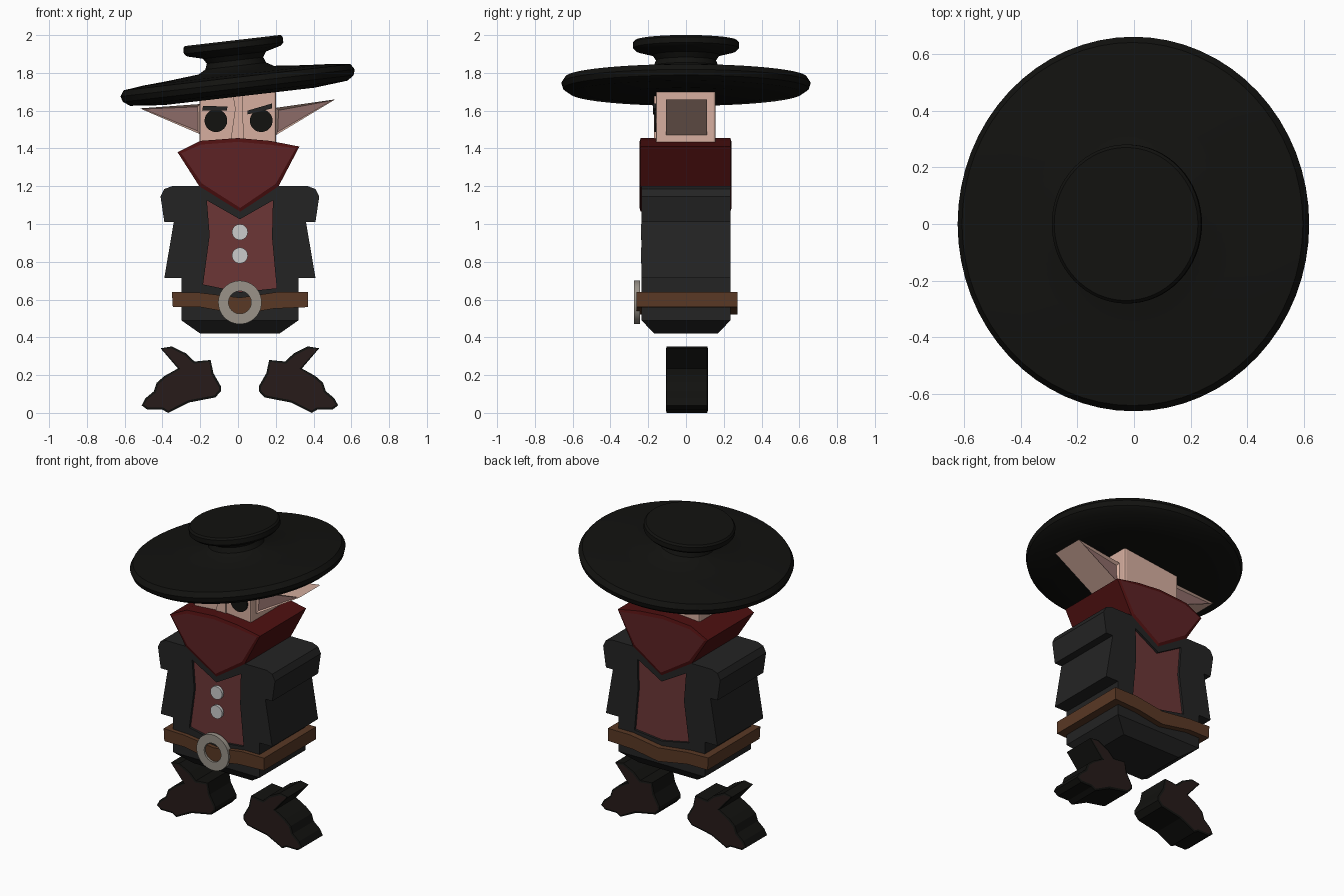
import bpy, bmesh, math

if "Cube" in bpy.data.objects:
    bpy.data.objects.remove(bpy.data.objects["Cube"])

def material(name, *rgb):
    m = bpy.data.materials.new(name)
    m.diffuse_color = (*rgb, 1)
    m.use_nodes = True
    m.node_tree.nodes["Principled BSDF"].inputs["Base Color"].default_value = m.diffuse_color
    return m

BLACK = material("black_felt", .006, .006, .005)
DARK = material("dark_cloth", .017, .017, .017)
SKIN = material("skin", .68, .43, .35)
INNER = material("inner_ear", .27, .15, .14)
SCARF = material("scarf_edge", .075, .005, .005)
SCARF_FACE = material("scarf_face", .11, .016, .018)
SHIRT = material("shirt_red", .15, .037, .037)
BROWN = material("belt_leather", .10, .040, .018)
METAL = material("buckle_metal", .32, .29, .25)
WHITE = material("button_white", .75, .74, .72)
BOOT = material("boot_leather", .020, .011, .010)
CX = 0.01   # symmetry line of the body

def finish(name, bm, mats):
    me = bpy.data.meshes.new(name)
    bm.to_mesh(me)
    bm.free()
    for m in mats:
        me.materials.append(m)
    ob = bpy.data.objects.new(name, me)
    bpy.context.collection.objects.link(ob)
    return ob

def prism(name, pts, y0, y1, mat, face_mat=None, inset=0, depth=0):
    """Extrude an xz outline along y, with optional inset panels front and back."""
    bm = bmesh.new()
    a = [bm.verts.new((x, y0, z)) for x, z in pts]
    b = [bm.verts.new((x, y1, z)) for x, z in pts]
    caps = [bm.faces.new(a), bm.faces.new(b)]
    n = len(pts)
    for i in range(n):
        j = (i + 1) % n
        bm.faces.new((a[i], a[j], b[j], b[i]))
    bmesh.ops.recalc_face_normals(bm, faces=bm.faces)
    if inset:
        bmesh.ops.inset_individual(bm, faces=caps, thickness=inset, depth=depth)
        for f in caps:
            f.material_index = 1
    return finish(name, bm, [mat, face_mat or mat])

def lathe(name, profile, loc, mat, rot=(0, 0, 0), scale=(1, 1, 1), steps=48, closed=False):
    """Revolve (radius, height) points about the local z axis."""
    bm = bmesh.new()
    v = [bm.verts.new((r, 0, h)) for r, h in profile]
    e = [bm.edges.new(p) for p in zip(v, v[1:])]
    if closed:
        e.append(bm.edges.new((v[-1], v[0])))
    bmesh.ops.spin(bm, geom=v + e, cent=(0, 0, 0), axis=(0, 0, 1),
                   angle=math.tau, steps=steps)
    bmesh.ops.remove_doubles(bm, verts=bm.verts, dist=1e-4)
    bmesh.ops.recalc_face_normals(bm, faces=bm.faces)
    ob = finish(name, bm, [mat])
    for p in ob.data.polygons:
        p.use_smooth = True
    ob.data.set_sharp_from_angle(angle=math.radians(35))
    ob.location, ob.rotation_euler, ob.scale = loc, rot, scale
    return ob

def disc(name, x, z, r, y_back, h, mat):
    return lathe(name, [(0, 0), (r, 0), (r, h), (0, h)], (x, y_back, z), mat,
                 rot=(math.pi / 2, 0, 0), steps=32)

def mirrored(half):
    """Complete a right-hand half outline about the body centre line."""
    return [(CX + x, z) for x, z in half] + [(CX - x, z) for x, z in reversed(half)]

# Tilted wide-brimmed hat
lathe("hat", [(0, -.072), (.4, -.072), (.58, -.055), (.615, -.03), (.624, 0),
              (.605, .03), (.5, .043), (.37, .052), (.2, .068), (.162, .09),
              (.15, .12), (.168, .148), (.25, .17), (.265, .185), (.265, .215),
              (.255, .226), (0, .226)],
      (-.002, 0, 1.747), BLACK, rot=(0, math.radians(-6.6), 0),
      scale=(1, 1.058, 1), steps=64)

# Head with softened edges
head = prism("head", [(-.205, 1.2), (.202, 1.2), (.202, 1.715), (-.205, 1.69)],
             -.16, .157, SKIN)
bev = head.modifiers.new("soft_edges", 'BEVEL')
bev.width, bev.segments = .012, 2
prism("nose", [(-.045, 1.4), (.03, 1.4), (.025, 1.7), (-.03, 1.7), (-.015, 1.61)],
      -.17, -.15, SKIN)

# Ears with recessed inner triangles
prism("ear_left", [(-.52, 1.612), (-.2, 1.475), (-.2, 1.635)], -.105, .11,
      SKIN, INNER, .02, -.015)
prism("ear_right", [(.515, 1.66), (.2, 1.615), (.2, 1.47)], -.105, .11,
      SKIN, INNER, .02, -.015)

# Eyes and brows
for side, x in (("left", -.117), ("right", .123)):
    disc("eye_" + side, x, 1.547, .06, -.15, .018, BLACK)
prism("brow_left", [(-.19, 1.60), (-.185, 1.625), (-.055, 1.622), (-.06, 1.6)],
      -.175, -.15, DARK)
prism("brow_right", [(.05, 1.58), (.05, 1.60), (.18, 1.638), (.18, 1.612)],
      -.175, -.15, DARK)

# Scarf
prism("scarf", [(-.32, 1.38), (-.2, 1.44), (0, 1.455), (.17, 1.44), (.325, 1.41),
                (.215, 1.2), (.012, 1.065), (-.205, 1.2)],
      -.24, .235, SCARF, SCARF_FACE, .02, .006)

# Coat with sleeves, recessed front and back for the shirt
coat = prism("coat", mirrored([(.36, 1.2), (.40, 1.185), (.42, 1.145), (.40, 1.01),
                               (.35, 1.01), (.40, .715), (.31, .715), (.31, .49)]),
             -.235, .235, DARK)
opening = [(-.165, 1.125), (-.15, .94), (-.185, .68), (.01, .64),
           (.205, .66), (.18, .93), (.185, 1.125), (.01, 1.025)]
bpy.context.view_layer.objects.active = coat
for y0, y1 in ((-.3, -.218), (.218, .3)):
    cutter = prism("opening_cutter", opening, y0, y1, DARK)
    cutter.hide_render = True
    mod = coat.modifiers.new("opening", 'BOOLEAN')
    mod.operation, mod.solver, mod.object = 'DIFFERENCE', 'EXACT', cutter
    bpy.ops.object.modifier_apply(modifier=mod.name)
    bpy.data.objects.remove(cutter)
prism("shirt", opening, -.22, .22, SHIRT)

# Tapered hem below the coat
hem = prism("coat_hem", mirrored([(.31, .49), (.21, .42)]), -.235, .235, DARK)
for v in hem.data.vertices:
    if v.co.z < .45:
        v.co.y *= .72

# Buttons
for i, z in enumerate((.957, .833)):
    disc(f"button_{i + 1}", CX, z, .042, -.21, .028, WHITE)

# Sagging belt and ring buckle
prism("belt", [(-.35, .64), (-.2, .636), (.01, .61), (.21, .64), (.37, .64),
               (.37, .56), (.19, .552), (.01, .522), (-.2, .56), (-.345, .56)],
      -.262, .272, BROWN)
lathe("buckle", [(.06, 0), (.115, 0), (.115, .032), (.06, .032)], (CX, -.243, .585),
      METAL, rot=(math.pi / 2, 0, 0), closed=True)

# Boots, outlined once and mirrored
boot = [(-.41, .347), (-.35, .357), (-.275, .32), (-.23, .277), (-.145, .285),
        (-.13, .215), (-.09, .145), (-.09, .12), (-.12, .087), (-.26, .06),
        (-.37, .005), (-.4, .022), (-.48, .022), (-.51, .045), (-.49, .082),
        (-.445, .12), (-.43, .165), (-.39, .2), (-.318, .24)]
boot = [(x, z - .005) for x, z in boot]
prism("boot_left", boot, -.102, .112, BLACK, BOOT, .012, .004)
prism("boot_right", [(2 * CX - x, z) for x, z in boot], -.102, .112, BLACK, BOOT, .012, .004)
